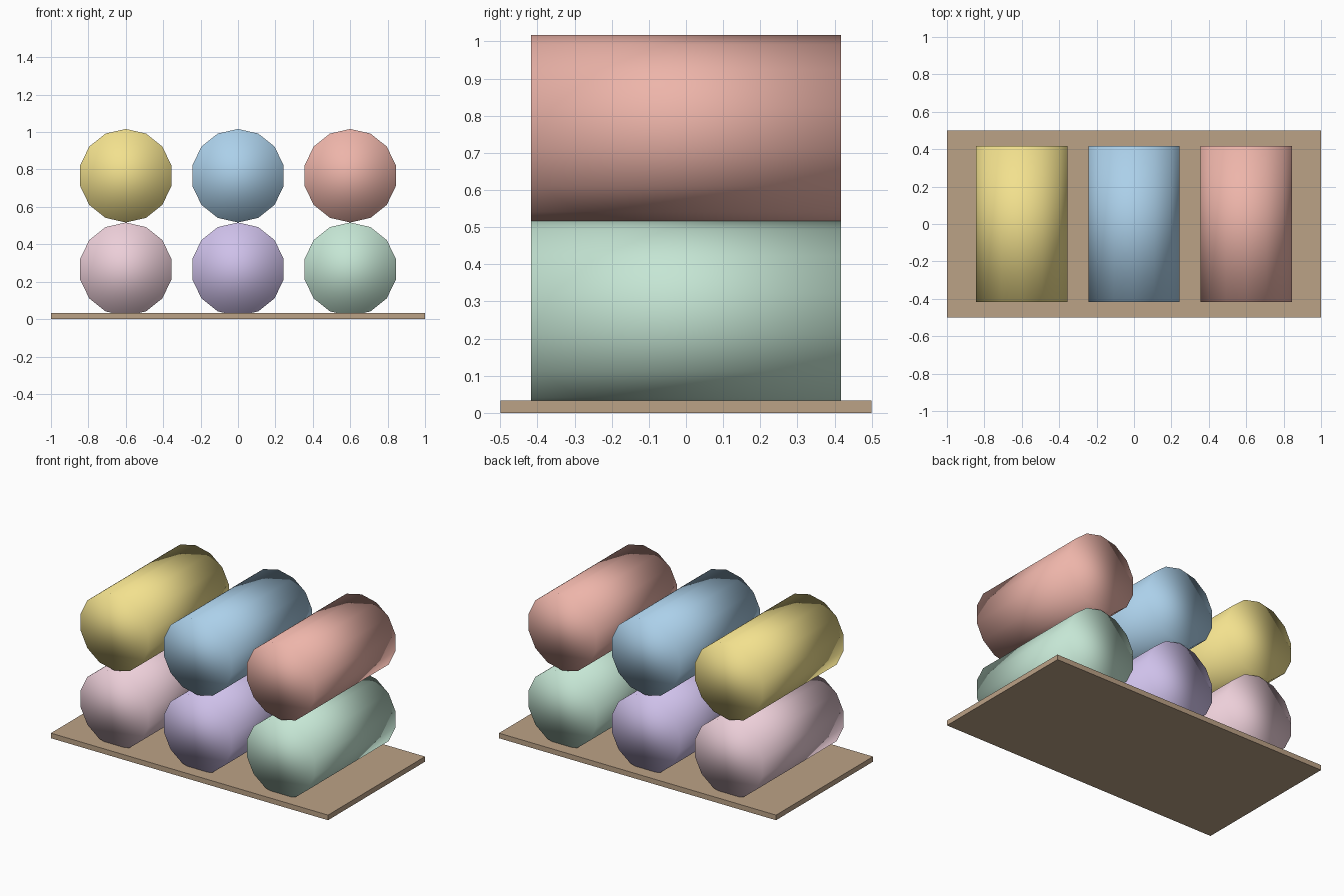
import bpy
import math

if "Cube" in bpy.data.objects:
    bpy.data.objects.remove(bpy.data.objects["Cube"])


def material(name, rgb):
    m = bpy.data.materials.new(name)
    m.diffuse_color = (*rgb, 1)
    m.use_nodes = True
    m.node_tree.nodes["Principled BSDF"].inputs["Base Color"].default_value = m.diffuse_color
    return m


# Thin wooden base board
T = 0.0333
bpy.ops.mesh.primitive_cube_add(size=1, location=(0, 0, T / 2))
board = bpy.context.object
board.name = "base_board"
board.scale = (2, 1, T)
bpy.ops.object.transform_apply(location=False, rotation=False, scale=True)
board.data.materials.append(material("wood", (0.50, 0.36, 0.24)))

# Two rows of three 14-sided rolls lying front to back, smooth all over
R, LENGTH = 0.25, 0.8333
rows = [
    ("lower", T / 2 + R, [("pink", (0.84, 0.62, 0.69)),
                          ("lilac", (0.62, 0.53, 0.82)),
                          ("mint", (0.56, 0.79, 0.66))]),
    ("upper", T / 2 + 3 * R, [("yellow", (0.89, 0.75, 0.27)),
                              ("blue", (0.41, 0.63, 0.82)),
                              ("coral", (0.85, 0.46, 0.40))]),
]
for row, z, colours in rows:
    for i, (colour, rgb) in enumerate(colours):
        # The primitive's first vertex points along +y, which the turn sends to +z
        bpy.ops.mesh.primitive_cylinder_add(
            vertices=14, radius=R, depth=LENGTH, end_fill_type='NGON',
            location=(0.6 * (i - 1), 0, z), rotation=(math.pi / 2, 0, 0))
        roll = bpy.context.object
        roll.name = f"{row}_roll_{colour}"
        bpy.ops.object.shade_smooth()
        roll.data.materials.append(material(colour, rgb))
